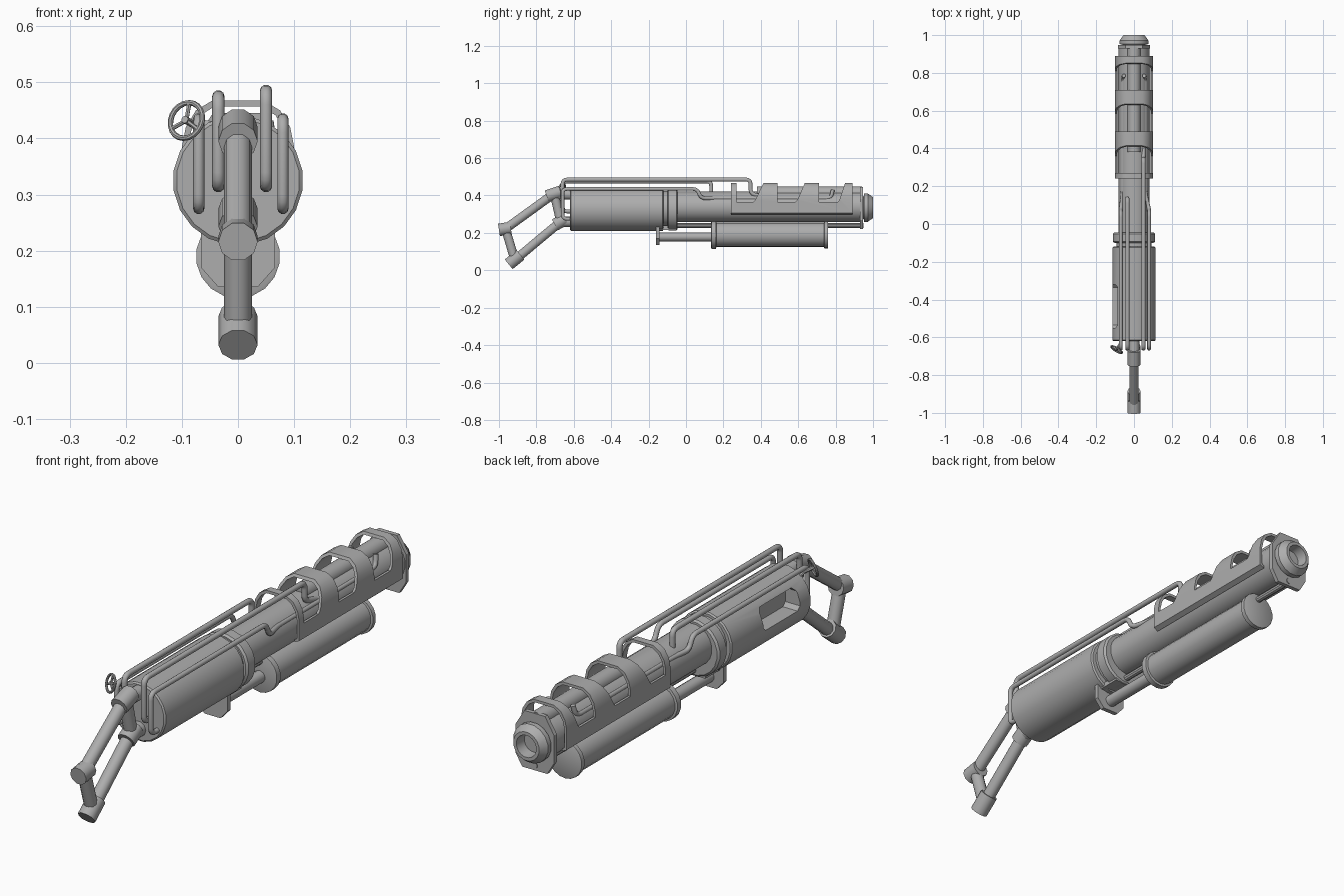
import bpy, bmesh, math
from mathutils import Vector

if "Cube" in bpy.data.objects:
    bpy.data.objects.remove(bpy.data.objects["Cube"])

metal = bpy.data.materials.new("grey_metal")
metal.diffuse_color = (0.42, 0.42, 0.42, 1)
metal.use_nodes = True
metal.node_tree.nodes["Principled BSDF"].inputs["Base Color"].default_value = metal.diffuse_color


def finish(name, bm, smooth=True):
    bmesh.ops.recalc_face_normals(bm, faces=bm.faces)
    me = bpy.data.meshes.new(name)
    bm.to_mesh(me)
    bm.free()
    ob = bpy.data.objects.new(name, me)
    bpy.context.collection.objects.link(ob)
    me.materials.append(metal)
    if smooth:
        activate(ob)
        bpy.ops.object.shade_smooth_by_angle(angle=math.radians(35))
    return ob


def activate(ob):
    bpy.ops.object.select_all(action='DESELECT')
    ob.select_set(True)
    bpy.context.view_layer.objects.active = ob


def lathe(name, profile, z, n=20):
    """Revolve (y, radius) points around a lengthwise axis at height z; ends are capped."""
    bm = bmesh.new()
    rings = []
    for y, r in profile:
        rings.append([bm.verts.new((r * math.cos(2 * math.pi * (i + .5) / n), y,
                                    z + r * math.sin(2 * math.pi * (i + .5) / n))) for i in range(n)])
    for a, b in zip(rings, rings[1:]):
        for i in range(n):
            j = (i + 1) % n
            bm.faces.new((a[i], a[j], b[j], b[i]))
    bm.faces.new(rings[0])
    bm.faces.new(rings[-1])
    return finish(name, bm)


def prism(name, pts, axis, lo, hi, smooth=False):
    """Extrude a 2D outline: axis 'y' takes (x, z) points, axis 'x' takes (y, z) points."""
    bm = bmesh.new()
    place = (lambda p, t: (p[0], t, p[1])) if axis == 'y' else (lambda p, t: (t, p[0], p[1]))
    a = [bm.verts.new(place(p, lo)) for p in pts]
    b = [bm.verts.new(place(p, hi)) for p in pts]
    bm.faces.new(a)
    bm.faces.new(b)
    for i in range(len(pts)):
        j = (i + 1) % len(pts)
        bm.faces.new((a[i], a[j], b[j], b[i]))
    return finish(name, bm, smooth)


def tube(name, pts, r, bend=0.025, res=3, cyclic=False):
    """Round pipe along a path with rounded corners."""
    pts = [Vector(p) for p in pts]
    path = []
    for i, p in enumerate(pts):
        if cyclic or i in (0, len(pts) - 1):
            path.append(p)
            continue
        u, v = pts[i - 1] - p, pts[i + 1] - p
        a = p + u.normalized() * min(bend, u.length * .49)
        b = p + v.normalized() * min(bend, v.length * .49)
        for k in range(5):
            t = k / 4
            path.append(a * (1 - t) ** 2 + p * 2 * t * (1 - t) + b * t * t)
    cu = bpy.data.curves.new(name, 'CURVE')
    cu.dimensions = '3D'
    cu.bevel_depth = r
    cu.bevel_resolution = res
    cu.use_fill_caps = True
    sp = cu.splines.new('POLY')
    sp.points.add(len(path) - 1)
    for q, p in zip(sp.points, path):
        q.co = (*p, 1)
    sp.use_cyclic_u = cyclic
    cu.materials.append(metal)
    ob = bpy.data.objects.new(name, cu)
    bpy.context.collection.objects.link(ob)
    activate(ob)
    bpy.ops.object.convert(target='MESH')
    bpy.ops.object.shade_smooth_by_angle(angle=math.radians(40))
    return ob


def cut(ob, cutter):
    m = ob.modifiers.new("cut", 'BOOLEAN')
    m.operation = 'DIFFERENCE'
    m.solver = 'EXACT'
    m.object = cutter
    activate(ob)
    # the cut must run before any smoothing modifier
    bpy.ops.object.modifier_move_to_index(modifier=m.name, index=0)
    bpy.ops.object.modifier_apply(modifier=m.name)
    bpy.data.objects.remove(cutter)


# receiver drum with a rounded loading port on its left side
body = lathe("receiver", [(-.62, .11), (-.615, .116), (-.125, .116), (-.12, .11)], .325)
port = [(-.55, .33), (-.535, .315), (-.335, .315), (-.32, .33),
        (-.32, .385), (-.335, .40), (-.535, .40), (-.55, .385)]
cut(body, prism("port_cutter", port, 'x', -.15, -.05))

# barrel, collar and flared muzzle with an open bore
lathe("barrel", [(-.14, .082), (.94, .082)], .34)
lathe("receiver_neck", [(-.13, .095), (-.095, .095)], .33)
lathe("collar", [(-.10, .105), (-.093, .113), (-.052, .113), (-.045, .105)], .325)
lathe("muzzle", [(.93, .062), (.95, .062), (.952, .077), (.972, .077), (1.0, .057),
                 (1.0, .044), (.955, .040)], .335, 16)
lathe("upper_tube", [(.38, .036), (.94, .036)], .412, 14)
plate = [(-.055, .22), (.055, .22), (.085, .27), (.085, .38), (.045, .445),
         (-.045, .445), (-.085, .38), (-.085, .27)]
prism("muzzle_plate", plate, 'y', .93, .947)

# heat shroud: arched shell with slanted windows across the top
outer = [(.08, .295), (.1, .305), (.1, .385), (.093, .42), (.075, .45), (.045, .468)]
inner = [(.08, .305), (.09, .312), (.09, .385), (.083, .415), (.067, .441), (.042, .457)]
section = outer + [(-x, z) for x, z in reversed(outer)] + [(-x, z) for x, z in inner] + list(reversed(inner))
shroud = prism("heat_shroud", section, 'y', .24, .89, True)
for lo, low_hi, top_hi in ((.27, .37, .43), (.49, .595, .65), (.71, .82, .862)):
    win = [(lo, .365), (low_hi - .01, .365), (low_hi, .375), (top_hi, .50), (lo, .50)]
    cut(shroud, prism("window_cutter", win, 'x', -.2, .2))

# pump cylinder below the barrel, its rods and the bracket
lathe("pump", [(.135, .07), (.137, .075), (.16, .075), (.162, .066), (.738, .066),
               (.74, .074), (.758, .074), (.76, .07)], .19, 18)
lathe("pump_rod", [(-.16, .024), (.14, .024)], .178, 12)
lathe("guide_rod", [(-.06, .013), (.95, .013)], .24, 10)
prism("pump_bracket", [(-.035, .135), (.035, .135), (.066, .17), (.066, .235), (-.066, .235), (-.066, .17)],
      'y', -.16, -.142)
prism("bracket_arm", [(-.05, .215), (.05, .215), (.05, .235), (-.05, .235)], 'y', -.15, -.05)

# four-bar tube stock with sleeves at the joints
joints = {"upper": (0, -.705, .41), "heel": (0, -.965, .222), "toe": (0, -.915, .055), "lower": (0, -.67, .26)}
names = list(joints)
for a, b in zip(names, names[1:] + names[:1]):
    tube("stock_bar_" + a, [joints[a], joints[b]], .025)
sleeves = {"upper": ((0, -.745, .395), (0, -.67, .42)), "heel": ((0, -1.0, .216), (0, -.937, .226)),
           "toe": ((0, -.948, .032), (0, -.885, .083)), "lower": ((0, -.70, .243), (0, -.645, .275))}
for n, ends in sleeves.items():
    tube("stock_sleeve_" + n, ends, .035)
tube("stock_mount_upper", [(0, -.69, .405), (0, -.61, .405)], .028)
tube("stock_mount_lower", [(0, -.67, .26), (0, -.61, .26)], .03)

# gas pipes leaving the rear of the receiver and running forward
for side, x, top in (("left", -.07, .435), ("right", .08, .435)):
    x2 = math.copysign(.06, x)
    tube("outer_pipe_" + side, [(x, -.61, .275), (x, -.66, .275), (x, -.66, top), (x, .06, top), (x, .08, .385),
                                (x2, .16, .385), (x2, .775, .385), (x2 * .9, .785, .43)], .01)
tube("inner_pipe_left", [(-.035, -.61, .315), (-.035, -.66, .315), (-.035, -.66, .475),
                         (-.035, .135, .475), (-.035, .135, .38)], .011)
tube("inner_pipe_right", [(.05, -.61, .315), (.05, -.66, .315), (.05, -.66, .485),
                          (.05, .345, .485), (.05, .345, .41), (.05, .42, .39)], .011)

# valve handwheel beside the receiver
c = Vector((-.092, -.665, .432))
nrm = Vector((-.5, -.82, .28)).normalized()
u = nrm.cross(Vector((0, 0, 1))).normalized()
v = nrm.cross(u)
rim = [c + (u * math.cos(math.tau * i / 20) + v * math.sin(math.tau * i / 20)) * .033 for i in range(20)]
tube("valve_wheel", rim, .005, res=2, cyclic=True)
for k in range(3):
    a = math.tau * k / 3 + .5
    tube("valve_spoke", [c, c + (u * math.cos(a) + v * math.sin(a)) * .032], .004, res=1)
tube("valve_stem", [c + nrm * .006, c - nrm * .045], .007, res=2)
tube("valve_stem_base", [c - nrm * .04, (-.065, -.60, .40)], .007, res=2)
